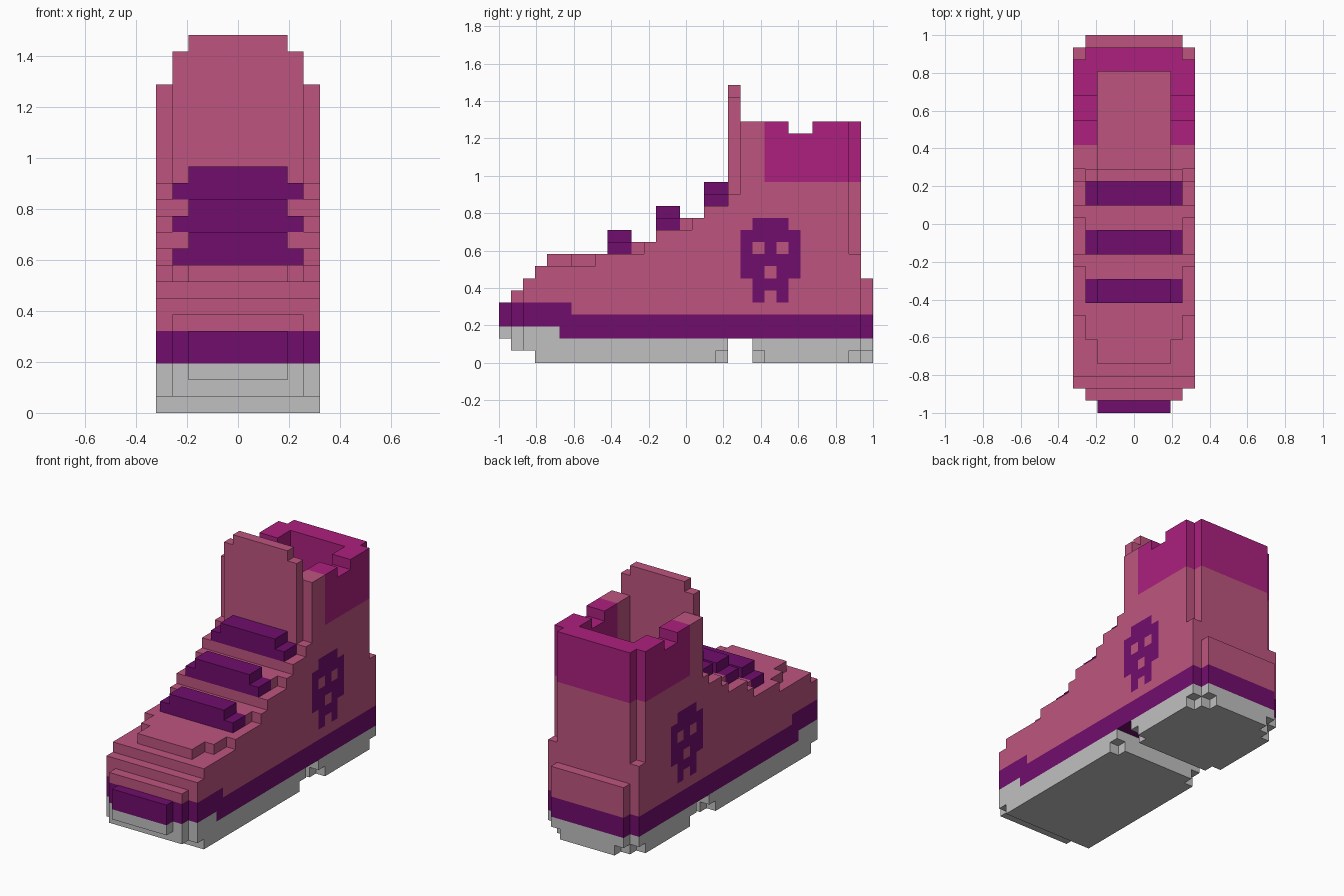
import bpy, bmesh
from mathutils import Vector

if "Cube" in bpy.data.objects:
    bpy.data.objects.remove(bpy.data.objects["Cube"])

UNIT = 2 / 31          # edge of one block
cells = {}             # block position -> part name


def fill(part, y0, y1, z0, z1, half, inner=0):
    """Fill a box of blocks mirrored in x; part None carves it away."""
    for x in range(-half, half):
        if inner and -inner <= x < inner:
            continue
        for y in range(y0, y1):
            for z in range(z0, z1):
                if part:
                    cells[x, y, z] = part
                else:
                    cells.pop((x, y, z), None)


def material(name, colour):
    m = bpy.data.materials.new(name)
    m.use_nodes = True
    m.diffuse_color = (*colour, 1)
    m.node_tree.nodes["Principled BSDF"].inputs["Base Color"].default_value = (*colour, 1)
    return m


pink = material("rose pink", (0.515, 0.091, 0.212))
magenta = material("magenta", (0.413, 0.0144, 0.209))
purple = material("deep purple", (0.165, 0.004, 0.153))
grey = material("light grey", (0.527, 0.527, 0.527))

# upper: stepped instep, (start, end, top, half width)
for y0, y1, top, half in [(1, 2, 6, 4), (2, 3, 7, 5), (3, 8, 8, 5), (4, 6, 9, 3),
                          (6, 8, 9, 4), (8, 12, 9, 5), (11, 12, 10, 4), (12, 13, 10, 5),
                          (13, 16, 11, 5), (15, 16, 12, 4), (16, 17, 12, 5),
                          (17, 19, 13, 5), (19, 20, 14, 5)]:
    fill("upper", y0, y1, 3, top, half)

# ankle shaft, heel counter and foot opening
fill("upper", 20, 29, 3, 20, 5)
fill("upper", 29, 30, 3, 20, 4)
fill("upper", 29, 30, 3, 9, 5)
fill("upper", 30, 31, 3, 7, 4)
fill("collar", 22, 29, 15, 20, 5)
fill("collar", 29, 30, 15, 20, 4)
fill(None, 20, 28, 5, 20, 3)
fill(None, 24, 26, 19, 20, 5)

# tongue
fill("tongue", 19, 20, 14, 22, 4)
fill("tongue", 19, 20, 22, 23, 3)

# three laces, wide below and narrow on top
for i in range(3):
    y, z = 9 + 4 * i, 9 + 2 * i
    fill("laces", y, y + 2, z, z + 1, 4)
    fill("laces", y, y + 2, z + 1, z + 2, 3)

# midsole band, raised around the toe
for y0, y1, half in [(0, 1, 3), (1, 2, 4), (2, 5, 5)]:
    fill("sole", y0, y1, 2, 3, half)
    fill("midsole_band", y0, y1, 3, 5, half)
fill("midsole_band", 5, 6, 2, 5, 5)
fill("midsole_band", 6, 30, 2, 4, 5)
fill("midsole_band", 30, 31, 2, 4, 4)

# sole: upper layer, then the tread with clipped corners
for y0, y1, half in [(1, 2, 4), (2, 19, 5), (21, 30, 5), (30, 31, 4)]:
    fill("sole", y0, y1, 1, 2, half)
for y0, y1, half in [(3, 18, 5), (18, 19, 4), (21, 22, 4), (22, 29, 5), (29, 30, 4), (30, 31, 3)]:
    fill("sole", y0, y1, 0, 1, half)

# skull emblem on both sides, drawn from the top row down
SKULL = [" ### ", "#####", "# # #", "#####", "## ##", " ### ", " # # "]
for row, line in enumerate(SKULL):
    for col, mark in enumerate(line):
        if mark == "#":
            fill("skull_emblem", 20 + col, 21 + col, 11 - row, 12 - row, 5, inner=4)


def build(part, mat):
    """Make one object from the exposed block faces of a part."""
    bm = bmesh.new()
    verts = {}
    for cell in [c for c, p in cells.items() if p == part]:
        for axis in range(3):
            for side in (0, 1):
                near = list(cell)
                near[axis] += 2 * side - 1
                if tuple(near) in cells:
                    continue
                u, v = (axis + 1) % 3, (axis + 2) % 3
                loop = []
                for a, b in ((0, 0), (1, 0), (1, 1), (0, 1)):
                    p = list(cell)
                    p[axis] += side
                    p[u] += a
                    p[v] += b
                    p = tuple(p)
                    if p not in verts:
                        x, y, z = p
                        verts[p] = bm.verts.new(Vector((x, y - 15.5, z)) * UNIT)
                    loop.append(verts[p])
                bm.faces.new(loop if side else loop[::-1])
    # merge flat areas into large faces
    bmesh.ops.dissolve_limit(bm, angle_limit=0.01, verts=bm.verts[:], edges=bm.edges[:])
    mesh = bpy.data.meshes.new(part)
    bm.to_mesh(mesh)
    bm.free()
    mesh.materials.append(mat)
    bpy.context.collection.objects.link(bpy.data.objects.new(part, mesh))


for part, mat in [("upper", pink), ("tongue", pink), ("collar", magenta), ("laces", purple),
                  ("midsole_band", purple), ("skull_emblem", purple), ("sole", grey)]:
    build(part, mat)
